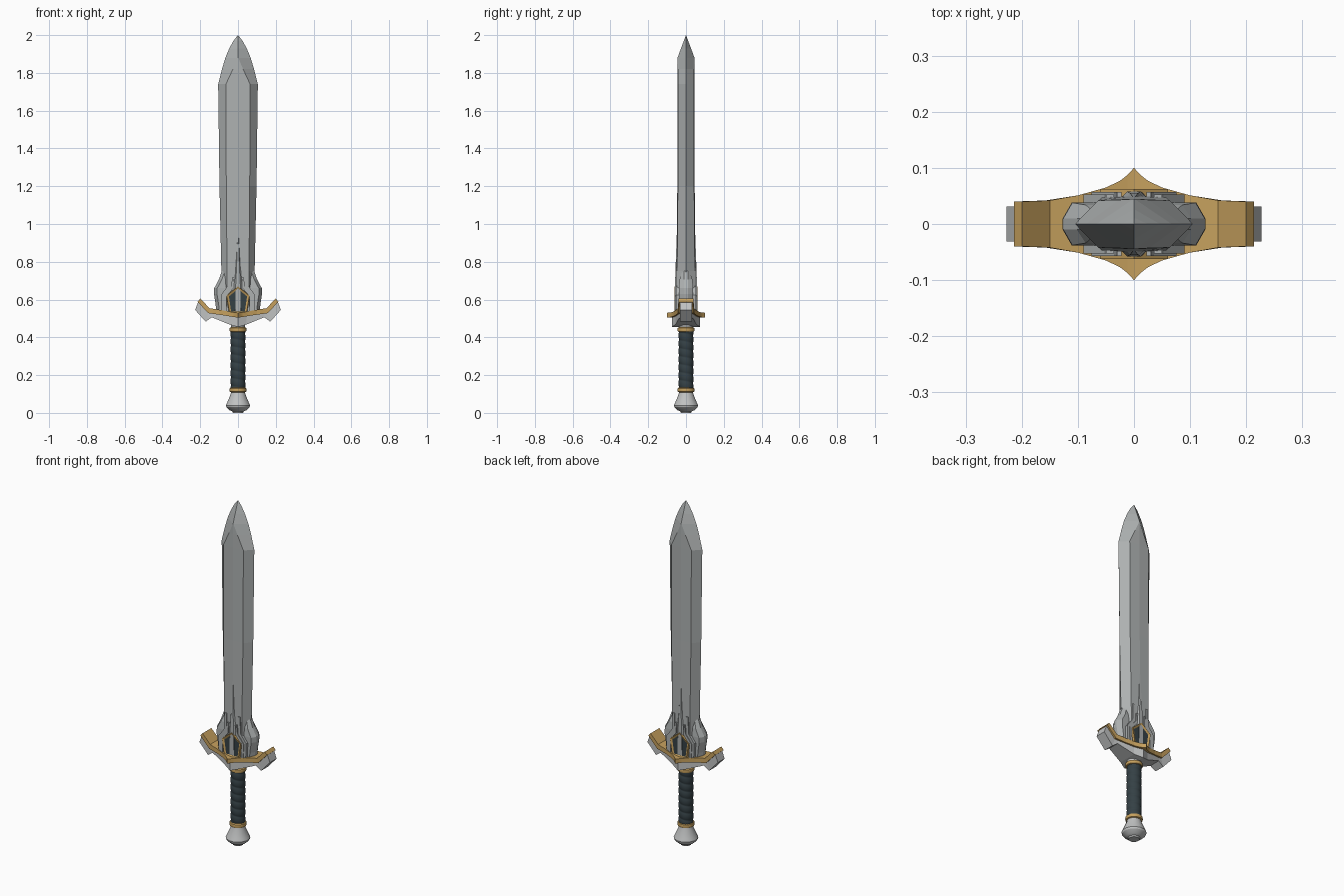
import bpy, bmesh, math

if "Cube" in bpy.data.objects:
    bpy.data.objects.remove(bpy.data.objects["Cube"])


def material(name, rgb):
    m = bpy.data.materials.new(name)
    m.diffuse_color = (*rgb, 1)
    m.use_nodes = True
    m.node_tree.nodes["Principled BSDF"].inputs["Base Color"].default_value = m.diffuse_color
    return m


BLADE = material("blade steel", (0.42, 0.44, 0.44))
STEEL = material("polished steel", (0.53, 0.54, 0.54))
GOLD = material("gold", (0.56, 0.35, 0.11))
DARK = material("dark leather", (0.035, 0.052, 0.06))


def finish(name, bm, mats, smooth=None):
    bmesh.ops.remove_doubles(bm, verts=bm.verts, dist=1e-5)
    bmesh.ops.recalc_face_normals(bm, faces=bm.faces)
    me = bpy.data.meshes.new(name)
    bm.to_mesh(me)
    bm.free()
    for m in mats:
        me.materials.append(m)
    ob = bpy.data.objects.new(name, me)
    bpy.context.collection.objects.link(ob)
    if smooth:
        bpy.ops.object.select_all(action='DESELECT')
        ob.select_set(True)
        bpy.context.view_layer.objects.active = ob
        bpy.ops.object.shade_smooth_by_angle(angle=math.radians(smooth))
    return ob


def loft(name, rings, mat, smooth=None):
    """Skin a list of equal-length closed rings and cap the ends."""
    bm = bmesh.new()
    vs = [[bm.verts.new(p) for p in r] for r in rings]
    n = len(vs[0])
    for a, b in zip(vs, vs[1:]):
        for i in range(n):
            j = (i + 1) % n
            bm.faces.new((a[i], a[j], b[j], b[i]))
    bm.faces.new(vs[0])
    bm.faces.new(vs[-1])
    bmesh.ops.dissolve_degenerate(bm, dist=1e-5, edges=bm.edges)
    return finish(name, bm, [mat], smooth)


def lathe(name, profile, sides, mat, smooth=30):
    rings = [[(r * math.cos(2 * math.pi * (i + .5) / sides),
               r * math.sin(2 * math.pi * (i + .5) / sides), z)
              for i in range(sides)] for r, z in profile]
    return loft(name, rings, mat, smooth)


def plate(name, outline, y0, y1, mat, sx=1, sy=1):
    """Extrude an x-z outline between two depths."""
    return loft(name, [[(sx * x, sy * y, z) for x, z in outline] for y in (y0, y1)], mat)


def section(z, edge, ridge, t, c):
    return [(edge, 0, z), (ridge, t, z), (0, c, z), (-ridge, t, z),
            (-edge, 0, z), (-ridge, -t, z), (0, -c, z), (ridge, -t, z)]


# Blade: bevelled edges, broad flat, pointed tip
loft("blade", [section(*r) for r in (
    (.50, .088, .058, .048, .051), (.75, .088, .058, .047, .050),
    (1.2, .098, .062, .043, .046), (1.74, .105, .064, .042, .045),
    (1.82, .085, .027, .043, .045), (1.88, .067, .001, .0445, .045),
    (1.93, .046, .0008, .026, .0265), (1.97, .024, .0005, .011, .0115),
    (2.0, .0006, .0003, .0003, .0004))], BLADE)

# Flared collar at the foot of the blade
loft("blade_collar", [[(e, .01, z), (e - .016, t, z), (-e + .016, t, z), (-e, .01, z),
                       (-e, -.01, z), (-e + .016, -t, z), (e - .016, -t, z), (e, -.01, z)]
                      for z, e, t in ((.51, .114, .036), (.57, .118, .037), (.63, .127, .038),
                                      (.66, .126, .038), (.705, .102, .034), (.75, .086, .02))], BLADE)

# Raised details on both blade faces
for sy, side in ((-1, "front"), (1, "back")):
    loft(side + "_spine", [
        [(w, sy * .04, z), (w * .4, sy * d, z), (-w * .4, sy * d, z), (-w, sy * .04, z)]
        for z, w, d in ((.54, .034, .058), (.68, .03, .058), (.78, .018, .055), (1.02, .001, .046))], BLADE)
    for sx, hand in ((-1, "left"), (1, "right")):
        plate(f"{side}_{hand}_outer_band",
              [(.086, .53), (.09, .625), (.053, .675), (.05, .77), (.036, .77), (.036, .665),
               (.072, .618), (.068, .53)], .035, .053, BLADE, sx, sy)
        plate(f"{side}_{hand}_inner_band",
              [(.072, .53), (.076, .62), (.036, .67), (.03, .72), (.022, .72), (.024, .66),
               (.062, .615), (.058, .53)], .035, .057, BLADE, sx, sy)

    # Gold frame with a sunken dark pentagon
    bm = bmesh.new()
    pent = [(0, .672), (.064, .622), (.048, .525), (-.048, .525), (-.064, .622)]
    rear = [bm.verts.new((x, sy * .04, z)) for x, z in pent]
    fore = [bm.verts.new((x * .94, sy * .062, .6 + (z - .6) * .96)) for x, z in pent]
    for i in range(5):
        j = (i + 1) % 5
        bm.faces.new((rear[i], rear[j], fore[j], fore[i]))
    bm.faces.new(rear)
    face = bm.faces.new(fore)
    bmesh.ops.recalc_face_normals(bm, faces=bm.faces)
    bmesh.ops.inset_individual(bm, faces=[face], thickness=.013, depth=-.005)
    face.material_index = 1
    finish(side + "_pentagon_inlay", bm, [GOLD, DARK])


def guard(name, half, mat):
    """Mirror half stations (top x, top z, bottom x, bottom z, half width) and loft along x."""
    full = [(-a, b, -c, d, w) for a, b, c, d, w in half[:0:-1]] + list(half)
    return loft(name, [[(a, -w, b), (a, w, b), (c, w, d), (c, -w, d)]
                       for a, b, c, d, w in full], mat)


# Cross-guard: gold top band over a steel body
guard("guard_gold_band", (
    (0, .530, 0, .505, .100), (.012, .531, .012, .506, .087), (.025, .533, .025, .508, .077),
    (.05, .537, .05, .512, .065), (.1, .546, .1, .520, .051), (.15, .554, .157, .528, .042),
    (.2, .605, .214, .588, .040)), GOLD)
guard("guard_body", (
    (0, .510, 0, .455, .075), (.045, .515, .045, .468, .055), (.139, .527, .139, .506, .034),
    (.156, .530, .171, .483, .031), (.21, .589, .227, .545, .031)), STEEL)

# Grip wrapped in a spiral of leather
N, ROWS = 24, 90
rings = []
for k in range(ROWS + 1):
    z = .125 + .315 * k / ROWS
    ring = []
    for i in range(N):
        turn = (z / .042 + i / N) % 1
        r = .0355 + .0045 * math.sin(math.pi * turn) ** .6
        a = 2 * math.pi * i / N
        ring.append((r * math.cos(a), r * math.sin(a), z))
    rings.append(ring)
loft("grip", rings, DARK, 40)

# Gold rings at both ends of the grip
for name, z in (("lower_ring", .108), ("upper_ring", .428)):
    lathe(name, [(.036, z), (.044, z + .004), (.046, z + .013), (.044, z + .022), (.036, z + .027)], 24, GOLD, 40)
lathe("guard_neck", [(.037, .452), (.037, .475)], 24, STEEL)

# Pommel
lathe("pommel", [(.028, 0), (.031, .008), (.045, .014), (.062, .030), (.065, .040),
                 (.058, .056), (.040, .098), (.037, .112)], 16, STEEL, 25)
